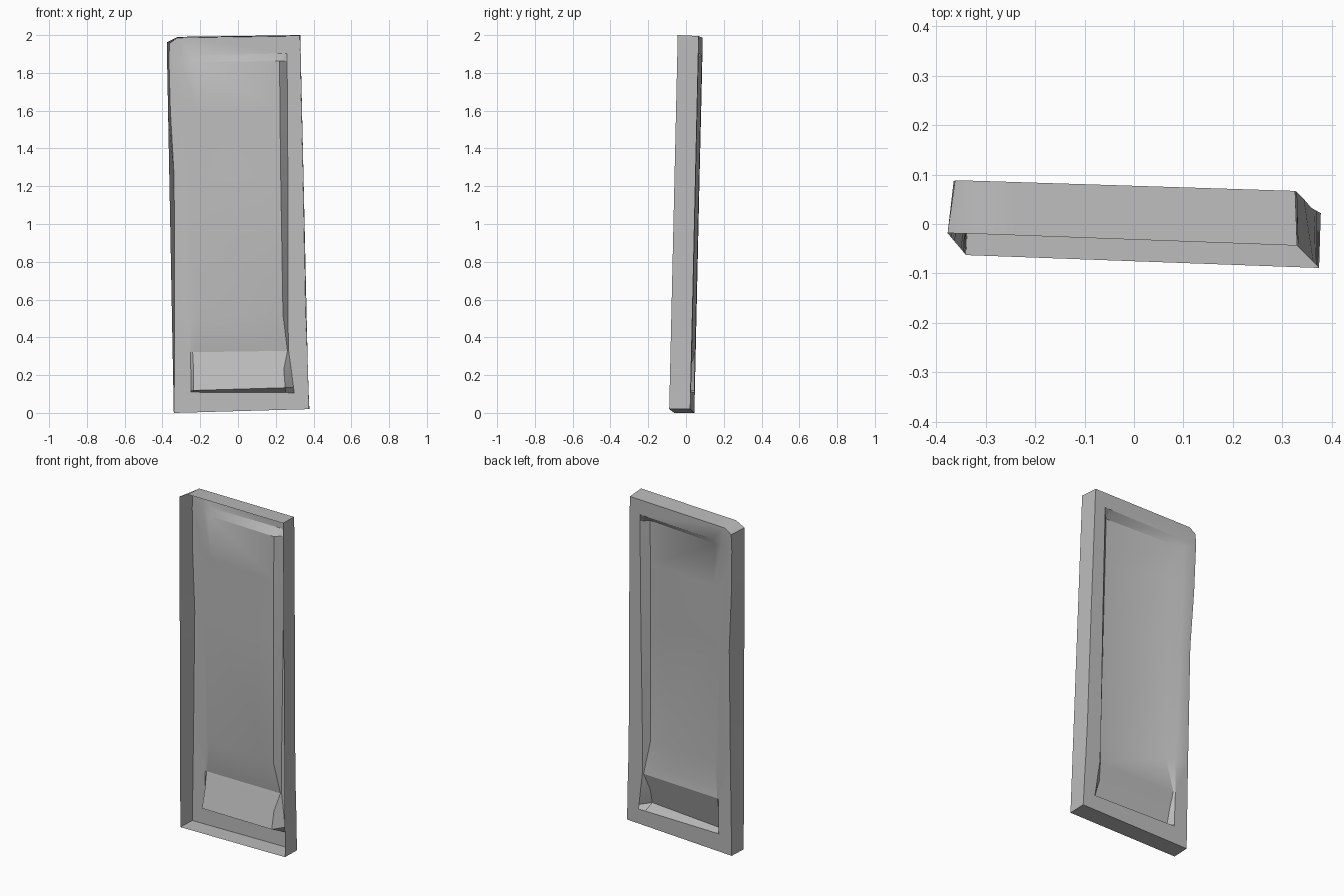
import bpy, bmesh, math

cube = bpy.data.objects.get("Cube")
if cube:
    bpy.data.objects.remove(cube, do_unlink=True)

grey = bpy.data.materials.new("plain_grey")
grey.use_nodes = True
grey.diffuse_color = (0.5, 0.5, 0.5, 1)
grey.node_tree.nodes["Principled BSDF"].inputs["Base Color"].default_value = grey.diffuse_color


def back_y(x, z):
    return 0.0335 - 0.032 * x + 0.022 * z


def front_y(x, z):
    return -0.0755 - 0.037 * x + 0.022 * z


# Rows of the skin: z left, z right, six x positions (rim, outer and inner
# recess edges, mirrored order), recess depth left and right
rows = [
    (1.985, 1.995, (-.362, -.32, -.24, .22, .26, .326), 0, 0),
    (1.89, 1.905, (-.365, -.29, -.24, .22, .26, .33), 0, 0),
    (1.855, 1.865, (-.365, -.29, -.235, .22, .26, .33), .025, .04),
    (1.6, 1.6, (-.358, -.28, -.22, .222, .262, .336), .025, .04),
    (1.25, 1.25, (-.338, -.27, -.2, .226, .264, .344), .025, .04),
    (.52, .52, (-.335, -.25, -.21, .238, .264, .358), .03, .04),
    (.32, .33, (-.335, -.252, -.24, .262, .268, .365), .003, .003),
    (.225, .23, (-.335, -.25, -.235, .242, .282, .37), .025, .035),
    (.116, .137, (-.335, -.248, -.235, .25, .294, .373), .05, .065),
    (.11, .106, (-.335, -.252, -.24, .252, .298, .374), 0, 0),
    (0, .02, (-.335, -.25, -.24, .25, .3, .378), 0, 0),
]
RIDGE = 6

bm = bmesh.new()
grid = []
for r, (z_left, z_right, xs, deep_left, deep_right) in enumerate(rows):
    line = []
    depths = (0, 0, deep_left, deep_right, 0, 0)
    for c, (x, d) in enumerate(zip(xs, depths)):
        t = (x - xs[0]) / (xs[-1] - xs[0])
        z = z_left + t * (z_right - z_left)
        if r == 0 and c == 0:      # clipped top corner
            z -= 0.028
        line.append(bm.verts.new((x, back_y(x, z) - d, z)))
    grid.append(line)

# Recessed back skin
for upper, lower in zip(grid, grid[1:]):
    for c in range(5):
        bm.faces.new((upper[c], upper[c + 1], lower[c + 1], lower[c]))

# Rim walls running forward, leaving the front open
left = [line[0] for line in grid]
right = [line[-1] for line in grid]
ring = grid[0] + right[1:] + grid[-1][-2::-1] + left[-2:0:-1]
front = []
for v in ring:
    x, _, z = v.co
    if v in left:
        x = -0.34 - 0.019 * z
    elif v in right:
        x = 0.375 - 0.0225 * z
    if v in grid[0]:
        z += 0.005
    front.append(bm.verts.new((x, front_y(x, z), z)))
n = len(ring)
for i in range(n):
    j = (i + 1) % n
    bm.faces.new((ring[i], front[i], front[j], ring[j]))

# Normals face out from the back, smooth except at hard edges
bm.normal_update()
bmesh.ops.recalc_face_normals(bm, faces=bm.faces[:])
if sum(f.normal.y * f.calc_area() for f in bm.faces) < 0:
    bmesh.ops.reverse_faces(bm, faces=bm.faces[:])
bm.normal_update()
ridge = set(grid[RIDGE][1:5])
for f in bm.faces:
    f.smooth = True
for e in bm.edges:
    hard = e.calc_face_angle(0) > math.radians(30)
    e.smooth = not (hard or set(e.verts) <= ridge)

mesh = bpy.data.meshes.new("door_panel")
bm.to_mesh(mesh)
bm.free()
mesh.materials.append(grey)
door = bpy.data.objects.new("door_panel", mesh)
bpy.context.collection.objects.link(door)
